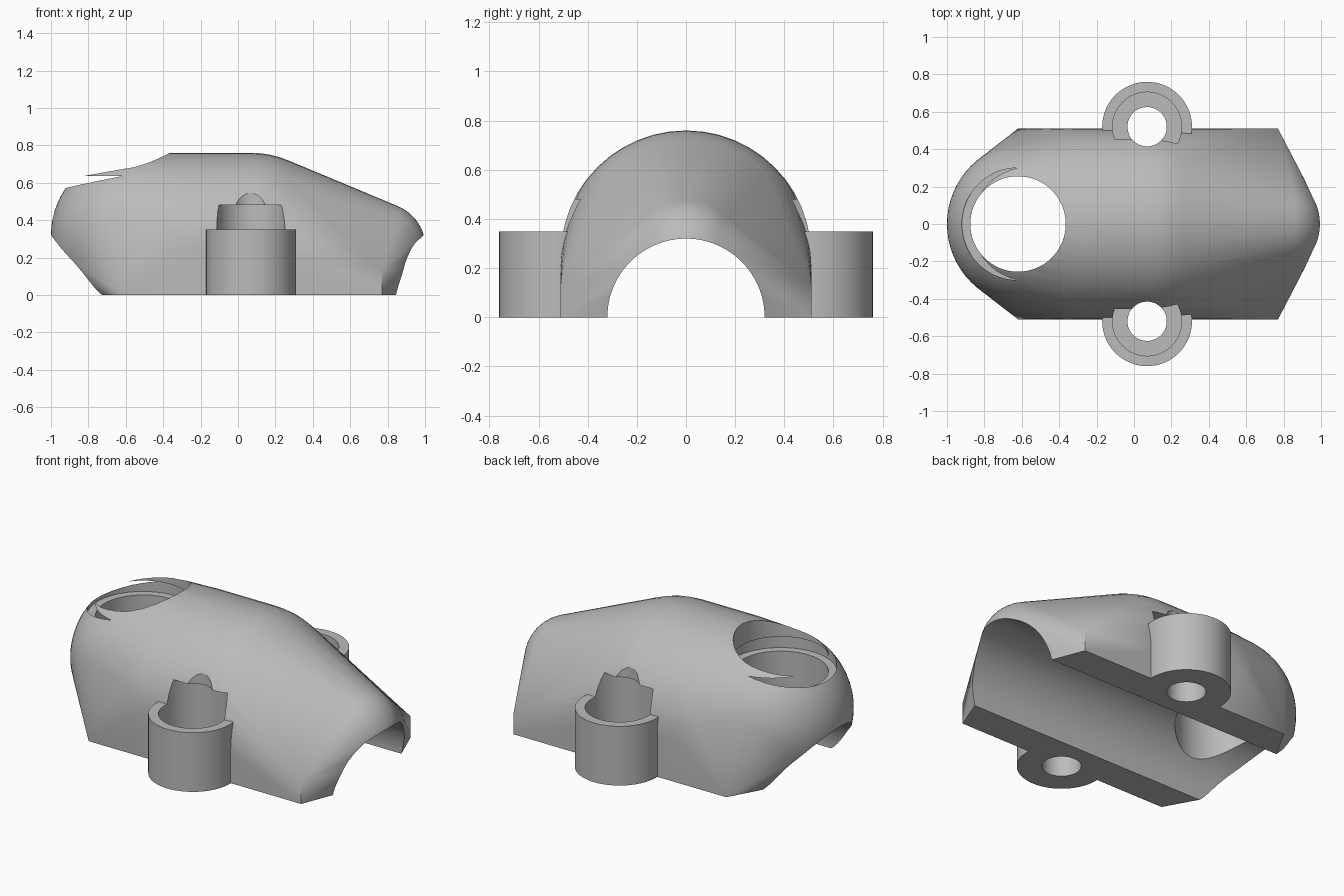
import bpy, bmesh, math
from mathutils import Matrix, Vector

cube = bpy.data.objects.get("Cube")
if cube:
    bpy.data.objects.remove(cube, do_unlink=True)

grey = bpy.data.materials.new("plain_grey")
grey.use_nodes = True
tone = (0.5, 0.5, 0.5, 1)
grey.diffuse_color = tone
grey.node_tree.nodes["Principled BSDF"].inputs["Base Color"].default_value = tone


def add_object(name, bm):
    bmesh.ops.recalc_face_normals(bm, faces=bm.faces[:])
    mesh = bpy.data.meshes.new(name)
    bm.to_mesh(mesh)
    bm.free()
    mesh.materials.append(grey)
    obj = bpy.data.objects.new(name, mesh)
    bpy.context.collection.objects.link(obj)
    return obj


def cylinder(name, x, y, radius, low, high, segments=64):
    bm = bmesh.new()
    bmesh.ops.create_cone(bm, cap_ends=True, segments=segments, radius1=radius, radius2=radius,
                          depth=high - low, matrix=Matrix.Translation((x, y, (low + high) / 2)))
    return add_object(name, bm)


def combine(target, tool, operation):
    bpy.ops.object.select_all(action="DESELECT")
    bpy.context.view_layer.objects.active = target
    target.select_set(True)
    mod = target.modifiers.new(operation, "BOOLEAN")
    mod.operation = operation
    mod.solver = "EXACT"
    mod.object = tool
    bpy.ops.object.modifier_apply(modifier=mod.name)
    bpy.data.objects.remove(tool, do_unlink=True)


# Shell: convex skin over rounded masses and the base corners
bm = bmesh.new()
for x, z, radius in ((-0.56, 0.32, 0.44), (-0.3, 0.25, 0.51), (0.07, 0.25, 0.51), (0.76, 0.25, 0.244)):
    bmesh.ops.create_uvsphere(bm, u_segments=48, v_segments=32, radius=radius,
                              matrix=Matrix.Translation((x, 0, z)) @ Matrix.Rotation(math.pi / 2, 4, "Y"))
for side in (-1, 1):
    for x, z in ((-0.62, 0), (0.77, 0), (0.77, 0.13)):
        bm.verts.new((x, side * 0.51, z))
bm.verts.new((0.97, 0, 0))
points = [v.co.copy() for v in bm.verts]
bm.free()
bm = bmesh.new()
for p in points:
    bm.verts.new(p)
hull = bmesh.ops.convex_hull(bm, input=bm.verts[:])
bmesh.ops.delete(bm, geom=[v for v in bm.verts if not v.link_faces], context="VERTS")
body = add_object("clamp_shell", bm)

# Screw lugs on both sides
EAR_X, EAR_Y = 0.07, 0.52
for side in (-1, 1):
    combine(body, cylinder("lug", EAR_X, side * EAR_Y, 0.24, -0.1, 0.35), "UNION")

# Flat underside
bm = bmesh.new()
bmesh.ops.create_cube(bm, size=3, matrix=Matrix.Translation((0, 0, -1.5)))
combine(body, add_object("floor_cutter", bm), "DIFFERENCE")

# Lengthwise bore
bore = cylinder("bore_cutter", 0, 0, 0.32, -1.5, 1.5, 96)
bore.data.transform(Matrix.Rotation(math.pi / 2, 4, "Y"))
combine(body, bore, "DIFFERENCE")

# Head pockets and screw holes in the lugs
for side in (-1, 1):
    combine(body, cylinder("pocket_cutter", EAR_X, side * EAR_Y, 0.185, 0.15, 0.48), "DIFFERENCE")
    combine(body, cylinder("screw_cutter", EAR_X, side * EAR_Y, 0.105, -0.3, 1.0), "DIFFERENCE")

# Round top opening with its inner groove
combine(body, cylinder("groove_cutter", -0.62, 0, 0.3, 0.55, 0.635, 96), "DIFFERENCE")
combine(body, cylinder("opening_cutter", -0.62, 0, 0.255, 0.1, 1.2, 96), "DIFFERENCE")

bpy.ops.object.select_all(action="DESELECT")
body.select_set(True)
bpy.context.view_layer.objects.active = body
bpy.ops.object.shade_smooth_by_angle(angle=math.radians(25))
